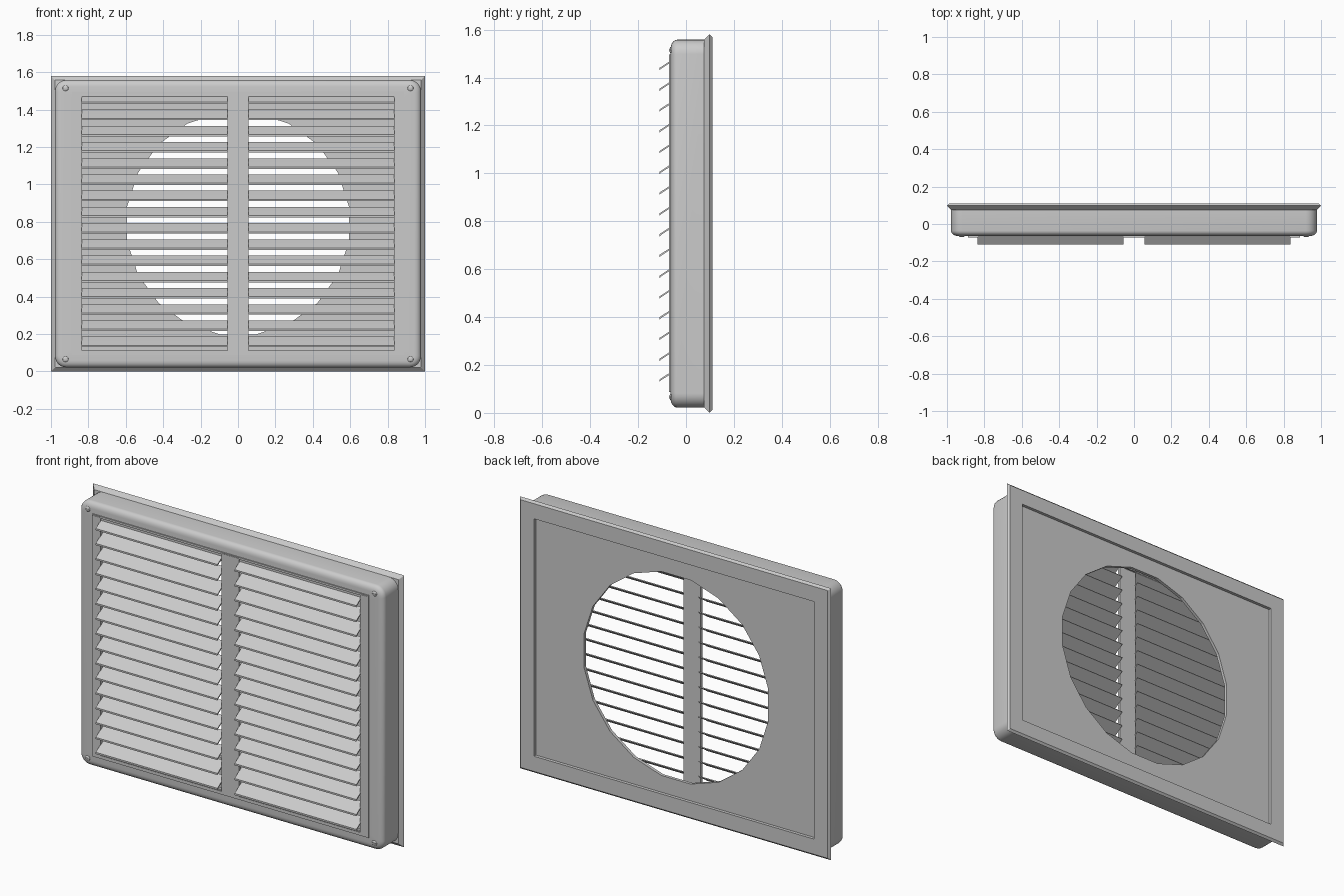
import bpy, bmesh, math

if "Cube" in bpy.data.objects:
    bpy.data.objects.remove(bpy.data.objects["Cube"])

CZ = 0.79          # centre height of the grille


def finish(bm, name, smooth=False):
    bmesh.ops.recalc_face_normals(bm, faces=bm.faces[:])
    me = bpy.data.meshes.new(name)
    bm.to_mesh(me)
    bm.free()
    ob = bpy.data.objects.new(name, me)
    bpy.context.collection.objects.link(ob)
    if smooth:
        bpy.ops.object.select_all(action='DESELECT')
        ob.select_set(True)
        bpy.context.view_layer.objects.active = ob
        bpy.ops.object.shade_smooth_by_angle(angle=math.radians(30))
    return ob


def round_rect(hx, hz, r, n=6):
    pts = []
    for k, (sx, sz) in enumerate([(1, 1), (-1, 1), (-1, -1), (1, -1)]):
        for i in range(n + 1):
            a = math.pi / 2 * (k + i / n)
            pts.append((sx * (hx - r) + r * math.cos(a),
                        CZ + sz * (hz - r) + r * math.sin(a)))
    return pts


def box(name, x0, x1, y0, y1, z0, z1):
    bm = bmesh.new()
    bmesh.ops.create_cube(bm, size=1)
    for v in bm.verts:
        v.co = ((x0 + x1) / 2 + v.co.x * (x1 - x0),
                (y0 + y1) / 2 + v.co.y * (y1 - y0),
                (z0 + z1) / 2 + v.co.z * (z1 - z0))
    return finish(bm, name)


def prism(name, profile, x0, x1):
    # profile of (y, z) points extruded along x
    bm = bmesh.new()
    a = [bm.verts.new((x0, y, z)) for y, z in profile]
    b = [bm.verts.new((x1, y, z)) for y, z in profile]
    n = len(a)
    for i in range(n):
        j = (i + 1) % n
        bm.faces.new((a[i], a[j], b[j], b[i]))
    bm.faces.new(a)
    bm.faces.new(b[::-1])
    return finish(bm, name)


# housing: rings of (inset, y, corner radius) from front opening to rear recess
rings = [(0.113, -0.045, 0.002), (0.113, -0.064, 0.002), (0.058, -0.064, 0.03)]
for i in range(1, 6):
    a = math.pi / 2 * i / 5
    rings.append((0.022 + 0.036 * (1 - math.sin(a)),
                  -0.036 - 0.028 * math.cos(a), 0.03 + 0.03 * math.sin(a)))
rings += [(0.022, 0.075, 0.06), (0.022, 0.076, 0.003), (0.0, 0.098, 0.003),
          (0.012, 0.11, 0.003), (0.1, 0.11, 0.003), (0.1, 0.092, 0.003)]
bm = bmesh.new()
prev = None
for inset, y, r in rings:
    cur = [bm.verts.new((x, y, z)) for x, z in round_rect(1 - inset, CZ - inset, r)]
    if prev:
        n = len(cur)
        for i in range(n):
            j = (i + 1) % n
            bm.faces.new((prev[i], prev[j], cur[j], cur[i]))
    prev = cur
finish(bm, "housing", True)

# rear plate with a faceted round hole
bm = bmesh.new()
edges = []
hole = [(0.6 * math.cos(math.tau * (i + 0.5) / 20),
         CZ + 0.6 * math.sin(math.tau * (i + 0.5) / 20)) for i in range(20)]
outer = [(s * 0.9, CZ + t * 0.69) for s, t in [(1, 1), (-1, 1), (-1, -1), (1, -1)]]
for loop in (outer, hole):
    vs = [bm.verts.new((x, 0.092, z)) for x, z in loop]
    edges += [bm.edges.new((vs[i], vs[i - 1])) for i in range(len(vs))]
bmesh.ops.triangle_fill(bm, edges=edges, use_beauty=True)
ext = bmesh.ops.extrude_face_region(bm, geom=bm.faces[:], use_keep_orig=True)
for v in ext["geom"]:
    if isinstance(v, bmesh.types.BMVert):
        v.co.y -= 0.018
finish(bm, "rear_plate")

# raised louvre frame and centre bar
box("centre_bar", -0.056, 0.056, -0.072, -0.055, 0.09, 1.49)
for s, side in ((-1, "left"), (1, "right")):
    xs = sorted((s * 0.835, s * 0.888))
    box(side + "_frame_strip", *xs, -0.072, -0.05, 0.09, 1.49)
box("bottom_frame_strip", -0.888, 0.888, -0.07, -0.05, 0.088, 0.106)
box("top_frame_strip", -0.888, 0.888, -0.07, -0.05, 1.484, 1.496)

# louvre slats, 16 per side, sloping down toward the front with a small lip
for s, side in ((-1, "left"), (1, "right")):
    x0, x1 = sorted((s * 0.055, s * 0.838))
    for i in range(16):
        z = 0.13 + i * 0.0867
        prism(f"{side}_slat_{i + 1}",
              [(-0.11, z), (-0.11, z + 0.01), (-0.07, z + 0.036),
               (-0.038, z + 0.056), (-0.035, z + 0.051), (-0.104, z + 0.006)],
              x0, x1)

# corner screws: low domes with a slot ridge
for sx in (-1, 1):
    for sz in (-1, 1):
        bm = bmesh.new()
        bmesh.ops.create_uvsphere(bm, u_segments=12, v_segments=8, radius=1)
        for v in bm.verts:
            v.co = (sx * 0.922 + v.co.x * 0.017, -0.062 + v.co.y * 0.007,
                    CZ + sz * 0.724 + v.co.z * 0.015)
        finish(bm, "corner_screw", True)
        box("screw_slot", sx * 0.922 - 0.012, sx * 0.922 + 0.012,
            -0.070, -0.064, CZ + sz * 0.724 - 0.002, CZ + sz * 0.724 + 0.002)
